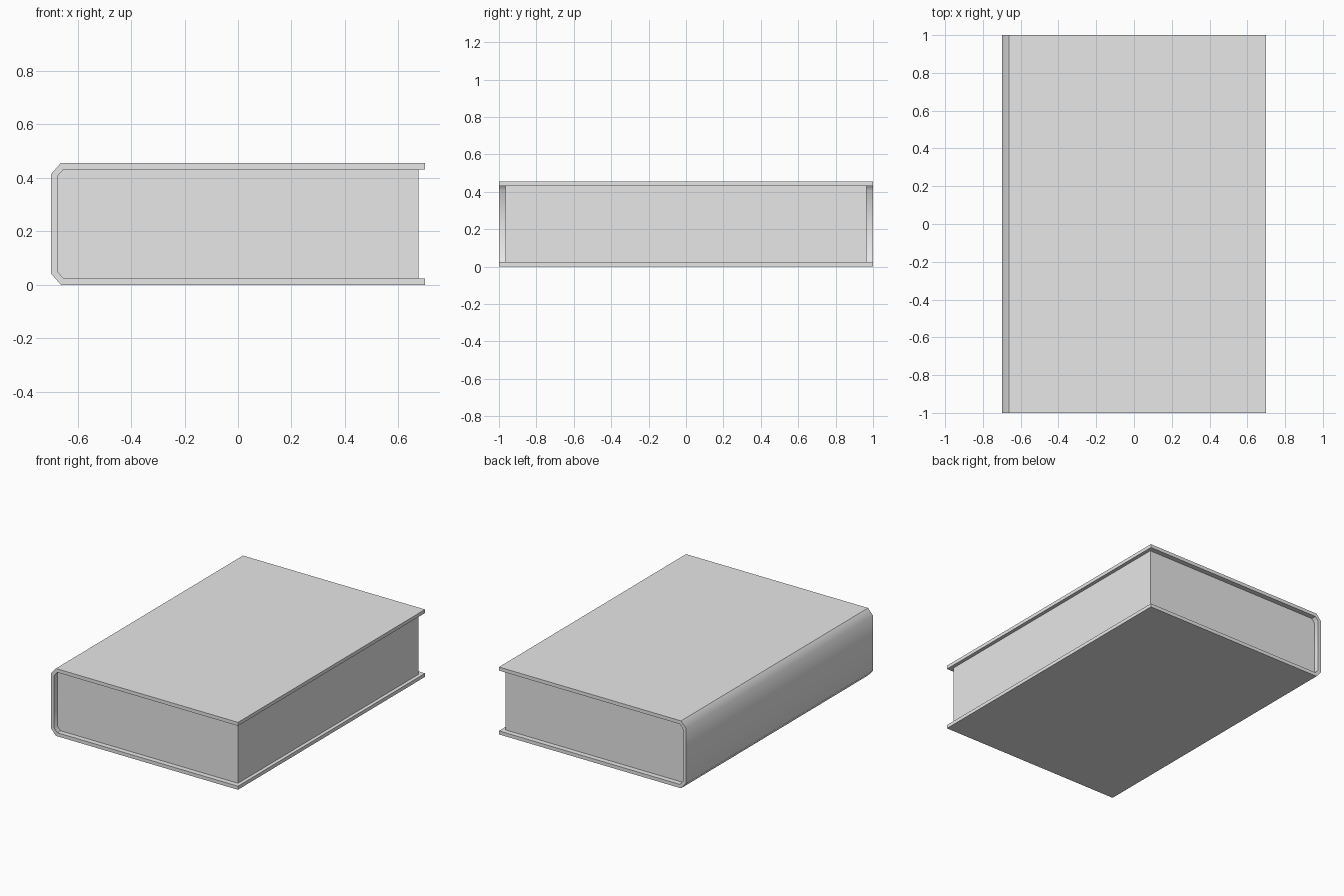
import bpy
import bmesh
from math import radians

cube = bpy.data.objects.get("Cube")
if cube:
    bpy.data.objects.remove(cube, do_unlink=True)

HEIGHT = 0.456
HALF_WIDTH = 0.7
BOARD = 0.024

# One plain grey for the whole book
grey = bpy.data.materials.new("plain_grey")
grey.use_nodes = True
grey.diffuse_color = (0.8, 0.8, 0.8, 1)
grey.node_tree.nodes["Principled BSDF"].inputs["Base Color"].default_value = (0.8, 0.8, 0.8, 1)


def spine_profile(inset, fore_edge, cut_x, cut_z):
    """Bottom fore-edge, round the bevelled spine, to the top fore-edge."""
    left = -HALF_WIDTH + inset
    low = [(fore_edge, inset), (left + cut_x, inset), (left, inset + cut_z)]
    return low + [(x, HEIGHT - z) for x, z in reversed(low)]


def extrude_profile(name, profile, half_depth):
    """Solid with an x-z profile, extruded along y."""
    bm = bmesh.new()
    face = bm.faces.new([bm.verts.new((x, -half_depth, z)) for x, z in profile])
    new = bmesh.ops.extrude_face_region(bm, geom=[face])["geom"]
    verts = [v for v in new if isinstance(v, bmesh.types.BMVert)]
    bmesh.ops.translate(bm, verts=verts, vec=(0, 2 * half_depth, 0))
    bmesh.ops.recalc_face_normals(bm, faces=bm.faces)
    mesh = bpy.data.meshes.new(name)
    bm.to_mesh(mesh)
    bm.free()
    mesh.materials.append(grey)
    obj = bpy.data.objects.new(name, mesh)
    bpy.context.collection.objects.link(obj)
    # Spine bevels blend into the spine, board edges stay sharp
    bpy.ops.object.select_all(action="DESELECT")
    obj.select_set(True)
    bpy.context.view_layer.objects.active = obj
    bpy.ops.object.shade_smooth_by_angle(angle=radians(45))
    return obj


outer = spine_profile(0, HALF_WIDTH, 0.037, 0.042)
inner = spine_profile(BOARD, HALF_WIDTH, 0.023, 0.026)
pages = spine_profile(BOARD, 0.676, 0.023, 0.026)

# Wrap-around cover: two boards and a bevelled spine
extrude_profile("book_cover", outer + inner[::-1], 1.0)

# Page block, set back from the board edges
extrude_profile("page_block", pages, 0.965)
